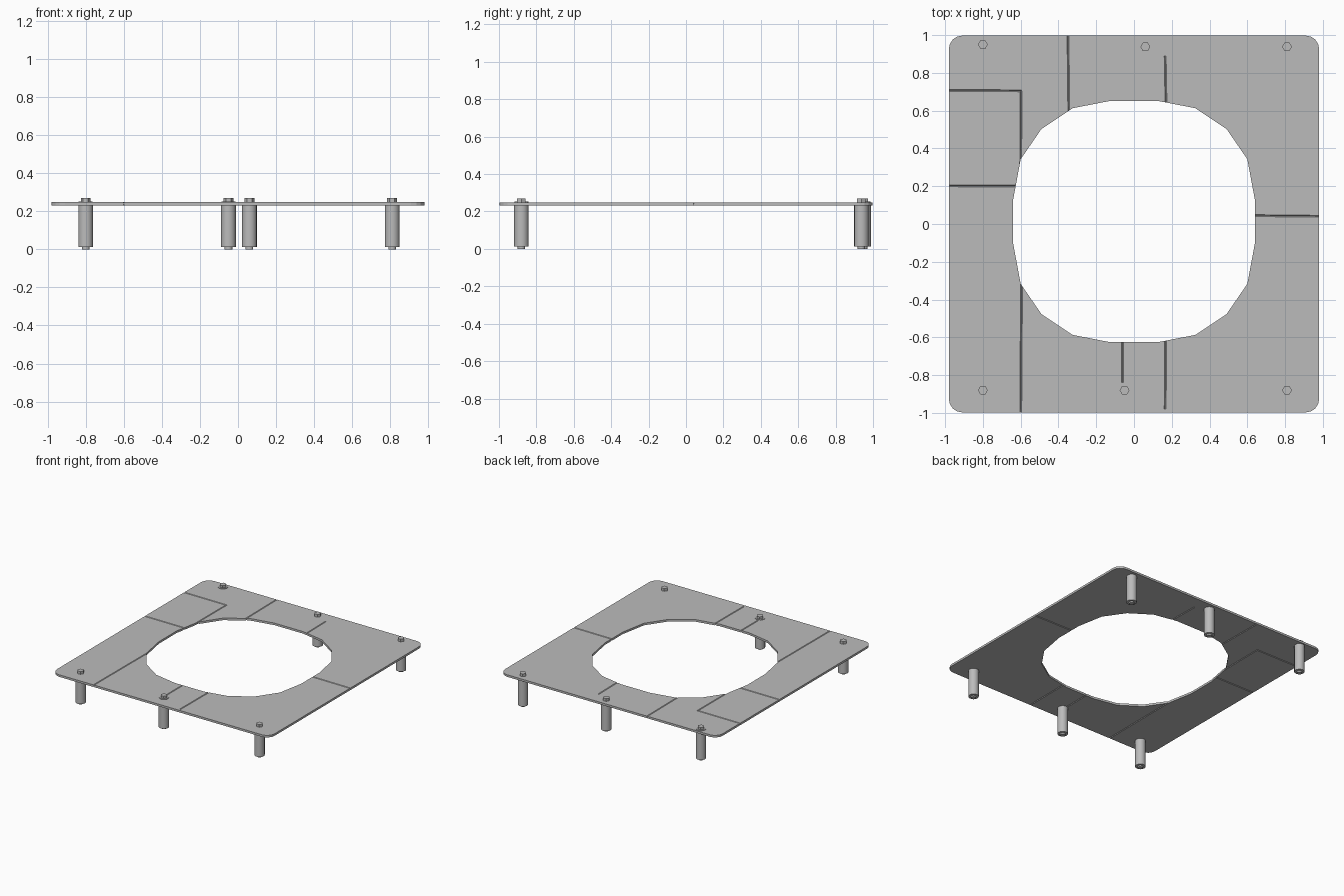
import bpy, bmesh, math
from mathutils import Matrix, Vector

if "Cube" in bpy.data.objects:
    bpy.data.objects.remove(bpy.data.objects["Cube"])


def material(name, value):
    mat = bpy.data.materials.new(name)
    mat.use_nodes = True
    colour = (value, value, value, 1)
    mat.diffuse_color = colour
    mat.node_tree.nodes["Principled BSDF"].inputs["Base Color"].default_value = colour
    return mat


grey = material("plain grey", 0.5)


def make_object(name, bm):
    bmesh.ops.recalc_face_normals(bm, faces=bm.faces)
    mesh = bpy.data.meshes.new(name)
    bm.to_mesh(mesh)
    bm.free()
    mesh.materials.append(grey)
    obj = bpy.data.objects.new(name, mesh)
    bpy.context.collection.objects.link(obj)
    return obj


def add_cylinder(bm, x, y, z0, z1, radius, sides, turn=0.0):
    place = Matrix.Translation((x, y, (z0 + z1) / 2)) @ Matrix.Rotation(turn, 4, "Z")
    bmesh.ops.create_cone(bm, cap_ends=True, segments=sides, radius1=radius,
                          radius2=radius, depth=z1 - z0, matrix=place)


# Plate outline with rounded corners, and the faceted opening
BOTTOM, TOP = 0.231, 0.248
WIDTH, DEPTH, CORNER = 0.98, 0.997, 0.07
outline = []
for i, (sx, sy) in enumerate([(1, 1), (-1, 1), (-1, -1), (1, -1)]):
    for k in range(5):
        a = math.pi / 2 * (i + k / 4)
        outline.append((sx * (WIDTH - CORNER) + CORNER * math.cos(a),
                        sy * (DEPTH - CORNER) + CORNER * math.sin(a)))
quarter = [(0.64, 0.115), (0.6, 0.33), (0.49, 0.49), (0.325, 0.6), (0.13, 0.638)]
opening = quarter + [(-x, y) for x, y in reversed(quarter)]
opening += [(-x, -y) for x, y in opening]
opening = [(x, y + 0.013) for x, y in opening]

bm = bmesh.new()
edges = []
for loop in (outline, opening):
    verts = [bm.verts.new((x, y, BOTTOM)) for x, y in loop]
    edges += [bm.edges.new((v, verts[i - 1])) for i, v in enumerate(verts)]
fill = bmesh.ops.triangle_fill(bm, edges=edges, use_beauty=True)
faces = [g for g in fill["geom"] if isinstance(g, bmesh.types.BMFace)]
raised = bmesh.ops.extrude_face_region(bm, geom=faces, use_keep_orig=True)
bmesh.ops.translate(bm, vec=(0, 0, TOP - BOTTOM),
                    verts=[g for g in raised["geom"] if isinstance(g, bmesh.types.BMVert)])
plate = make_object("plate", bm)

# Creases pressed into both faces of the plate
creases = [((-0.345, 0.58), (-0.35, 1.05)), ((0.17, 0.6), (0.165, 0.89)),
           ((-1.05, 0.708), (-0.595, 0.705)), ((-0.6, 0.3), (-0.598, 0.705)),
           ((-1.05, 0.203), (-0.6, 0.2)), ((-0.6, -1.05), (-0.595, -0.28)),
           ((-0.06, -0.84), (-0.06, -0.58)), ((0.165, -0.98), (0.168, -0.58)),
           ((0.6, 0.045), (1.05, 0.04))]
bm = bmesh.new()
for start, end in creases:
    for z in (BOTTOM - 0.001, TOP + 0.001):
        a, b = Vector((*start, z)), Vector((*end, z))
        place = Matrix.Translation((a + b) / 2) @ (b - a).to_track_quat("Z", "Y").to_matrix().to_4x4()
        bmesh.ops.create_cone(bm, cap_ends=True, segments=4, radius1=0.006,
                              radius2=0.006, depth=(b - a).length, matrix=place)
cutter = make_object("crease_cutter", bm)
cutter.hide_render = True
cut = plate.modifiers.new("creases", "BOOLEAN")
cut.operation = "DIFFERENCE"
cut.solver = "EXACT"
cut.use_self = True
cut.object = cutter
bpy.context.view_layer.update()
baked = bpy.data.meshes.new_from_object(plate.evaluated_get(bpy.context.evaluated_depsgraph_get()))
plate.modifiers.clear()
plate.data = baked
bpy.data.objects.remove(cutter)

# Standoff posts with end pins, and hex bolts on top
posts = {"back_right": (-0.8, 0.95), "back_middle": (0.06, 0.938), "back_left": (0.81, 0.938),
         "front_right": (-0.8, -0.88), "front_middle": (-0.05, -0.88), "front_left": (0.81, -0.88)}
for name, (x, y) in posts.items():
    bm = bmesh.new()
    add_cylinder(bm, x, y, 0.012, BOTTOM + 0.004, 0.039, 16)
    add_cylinder(bm, x, y, 0.0, 0.02, 0.02, 12)
    post = make_object(name + "_post", bm)
    bm = bmesh.new()
    add_cylinder(bm, x, y, TOP - 0.005, 0.27, 0.026, 6, math.pi / 6)
    if name in ("back_right", "front_middle"):
        add_cylinder(bm, x, y, TOP - 0.005, TOP + 0.004, 0.037, 16)
    make_object(name + "_bolt", bm)
    bpy.ops.object.select_all(action="DESELECT")
    post.select_set(True)
    bpy.context.view_layer.objects.active = post
    bpy.ops.object.shade_smooth_by_angle(angle=math.radians(35))
